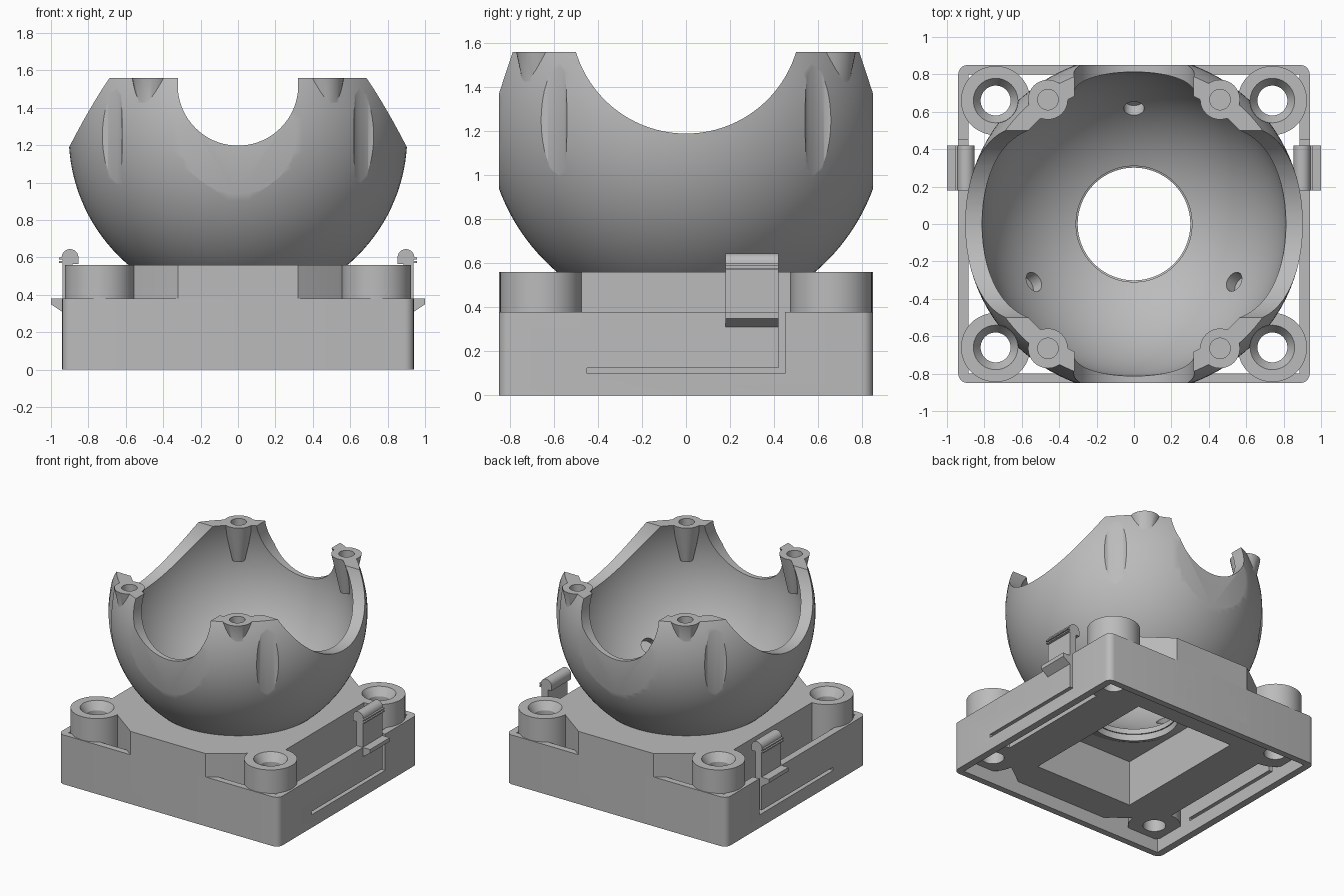
import bpy, bmesh, math
from mathutils import Vector, Matrix

if "Cube" in bpy.data.objects:
    bpy.data.objects.remove(bpy.data.objects["Cube"])

grey = bpy.data.materials.new("light_grey")
grey.use_nodes = True
grey.diffuse_color = (0.5, 0.5, 0.5, 1)
grey.node_tree.nodes["Principled BSDF"].inputs["Base Color"].default_value = (0.5, 0.5, 0.5, 1)

CENTRE = Vector((0, 0, 1.25))
R_OUT, R_IN = 0.905, 0.815
TOP, DECK, RIM, PLATE = 1.56, 0.56, 0.38, 0.1
CORNERS = [(sx, sy) for sx in (-1, 1) for sy in (-1, 1)]


def finish(name, bm):
    bmesh.ops.recalc_face_normals(bm, faces=bm.faces)
    me = bpy.data.meshes.new(name)
    bm.to_mesh(me)
    bm.free()
    me.materials.append(grey)
    ob = bpy.data.objects.new(name, me)
    bpy.context.collection.objects.link(ob)
    return ob


def box(name, lo, hi, bevel=0):
    bm = bmesh.new()
    lo, hi = Vector(lo), Vector(hi)
    m = Matrix.Translation((lo + hi) / 2) @ Matrix.Diagonal((*(hi - lo), 1))
    bmesh.ops.create_cube(bm, size=1, matrix=m)
    if bevel:
        upright = [e for e in bm.edges if abs(e.verts[0].co.z - e.verts[1].co.z) > 0.01]
        bmesh.ops.bevel(bm, geom=upright, offset=bevel, segments=5, profile=0.5, affect='EDGES')
    return finish(name, bm)


def rod(name, a, b, r1, r2=None, seg=48):
    a, b = Vector(a), Vector(b)
    bm = bmesh.new()
    rot = (b - a).to_track_quat('Z', 'Y').to_matrix().to_4x4()
    bmesh.ops.create_cone(bm, cap_ends=True, segments=seg, radius1=r1,
                          radius2=r1 if r2 is None else r2, depth=(b - a).length,
                          matrix=Matrix.Translation((a + b) / 2) @ rot)
    return finish(name, bm)


def ball(name, r):
    bm = bmesh.new()
    bmesh.ops.create_uvsphere(bm, u_segments=96, v_segments=64, radius=r,
                              matrix=Matrix.Translation(CENTRE))
    return finish(name, bm)


def prism(name, pts, offset, axis):
    # pts are (x, y) when the axis is z and (x, z) when it is y
    lo, hi = offset
    bm = bmesh.new()
    place = (lambda p: (p[0], p[1], lo)) if axis == 'z' else (lambda p: (p[0], lo, p[1]))
    f = bm.faces.new([bm.verts.new(place(p)) for p in pts])
    ext = bmesh.ops.extrude_face_region(bm, geom=[f])
    move = Vector((0, 0, hi - lo)) if axis == 'z' else Vector((0, hi - lo, 0))
    bmesh.ops.translate(bm, vec=move, verts=[v for v in ext["geom"] if isinstance(v, bmesh.types.BMVert)])
    return finish(name, bm)


def combine(ob, other, op='DIFFERENCE'):
    mod = ob.modifiers.new("bool", 'BOOLEAN')
    mod.operation, mod.solver, mod.object = op, 'EXACT', other
    bpy.context.view_layer.update()
    dg = bpy.context.evaluated_depsgraph_get()
    me = bpy.data.meshes.new_from_object(ob.evaluated_get(dg))
    ob.modifiers.clear()
    ob.data = me
    bpy.data.objects.remove(other)


def smooth(ob):
    ob.data.shade_smooth()
    ob.data.set_sharp_from_angle(angle=math.radians(30))


# Outer frame of the base, with L-shaped slots freeing the latch arms
frame = box("base_frame", (-0.94, -0.85, 0), (0.94, 0.85, RIM), 0.05)
combine(frame, box("cavity", (-0.885, -0.8, -0.1), (0.885, 0.8, 0.5)))
for s in (-1, 1):
    x0, x1 = sorted((s * 0.86, s * 1.0))
    combine(frame, box("slot", (x0, -0.45, 0.1), (x1, 0.45, 0.125)))
    combine(frame, box("slot", (x0, 0.42, 0.11), (x1, 0.45, 0.5)))
smooth(frame)

# Inner deck with four screw bosses, a sensor pocket and the bowl seat
quarter = [(0.74, 0.5), (0.54, 0.69), (0.32, 0.85)]
outline = (quarter + [(-x, y) for x, y in reversed(quarter)]
           + [(-x, -y) for x, y in quarter] + [(x, -y) for x, y in reversed(quarter)])
deck = prism("base_deck", outline, (PLATE, DECK), 'z')
for sx, sy in CORNERS:
    x, y = sx * 0.74, sy * 0.66
    combine(deck, rod("boss", (x, y, PLATE), (x, y, DECK), 0.185), 'UNION')
    combine(deck, rod("screw_hole", (x, y, 0), (x, y, 0.7), 0.08))
    combine(deck, rod("countersink", (x, y, 0.5), (x, y, 0.6), 0.08, 0.145))
combine(deck, box("pocket", (-0.42, -0.55, 0), (0.42, 0.55, 0.45)))
combine(deck, ball("seat", R_IN + 0.04))
smooth(deck)

# Bowl: hollow ball trimmed flat on top, front and back
bowl = ball("bowl", R_OUT)
combine(bowl, ball("hollow", R_IN))
for sx, sy in CORNERS:
    x, y = sx * 0.46, sy * 0.665
    combine(bowl, rod("column", (x, y, 1.27), (x, y, 1.6), 0.045, 0.115, 32), 'UNION')
combine(bowl, box("trim", (-1, -0.85, 0), (1, 0.85, TOP)), 'INTERSECT')
combine(bowl, rod("side_cutout", (-2, 0, 1.713), (2, 0, 1.713), 0.523, seg=96))
combine(bowl, rod("front_cutout", (0, -2, 1.52), (0, 2, 1.52), 0.322, seg=96))
combine(bowl, rod("sensor_bore", (0, 0, 0), (0, 0, 0.8), 0.31, seg=64))
for sx, sy in CORNERS:
    x, y = sx * 0.46, sy * 0.665
    combine(bowl, rod("column_hole", (x, y, 1.42), (x, y, 1.7), 0.055, seg=32))
    # Clearance for a screwdriver above each boss
    x, y = sx * 0.74, sy * 0.66
    combine(bowl, rod("clearance", (x, y, 0.57), (x, y, 1.7), 0.12))
for k in range(3):
    # Blind sockets for the three bearing points
    a = math.radians(90 + 120 * k)
    d = Vector((0.62 * math.cos(a), 0.62 * math.sin(a), -0.53)).normalized()
    combine(bowl, rod("socket", CENTRE + d * 0.72, CENTRE + d * 0.88, 0.055, seg=32))
smooth(bowl)

# Snap latches on both sides: stem, rounded grip with ribs, wedge hook
for s, side in ((1, "left"), (-1, "right")):
    stem = [(0.885, 0.36), (0.938, 0.36), (0.938, 0.6)]
    grip = [(0.898 + 0.045 * math.cos(t), 0.6 + 0.045 * math.sin(t))
            for t in (math.pi * i / 12 for i in range(13))]
    profile = stem + grip + [(0.853, 0.565), (0.885, 0.565)]
    hook = [(0.92, 0.31), (0.94, 0.31), (1.0, 0.35), (1.0, RIM), (0.92, RIM)]
    span = (0.18, 0.42)
    smooth(prism(side + "_latch", [(s * x, z) for x, z in profile], span, 'y'))
    prism(side + "_latch_hook", [(s * x, z) for x, z in hook], span, 'y')
    for i, z in enumerate((0.575, 0.595)):
        x0, x1 = sorted((s * 0.92, s * 0.957))
        box(f"{side}_latch_rib_{i + 1}", (x0, span[0], z - 0.005), (x1, span[1], z + 0.005))
